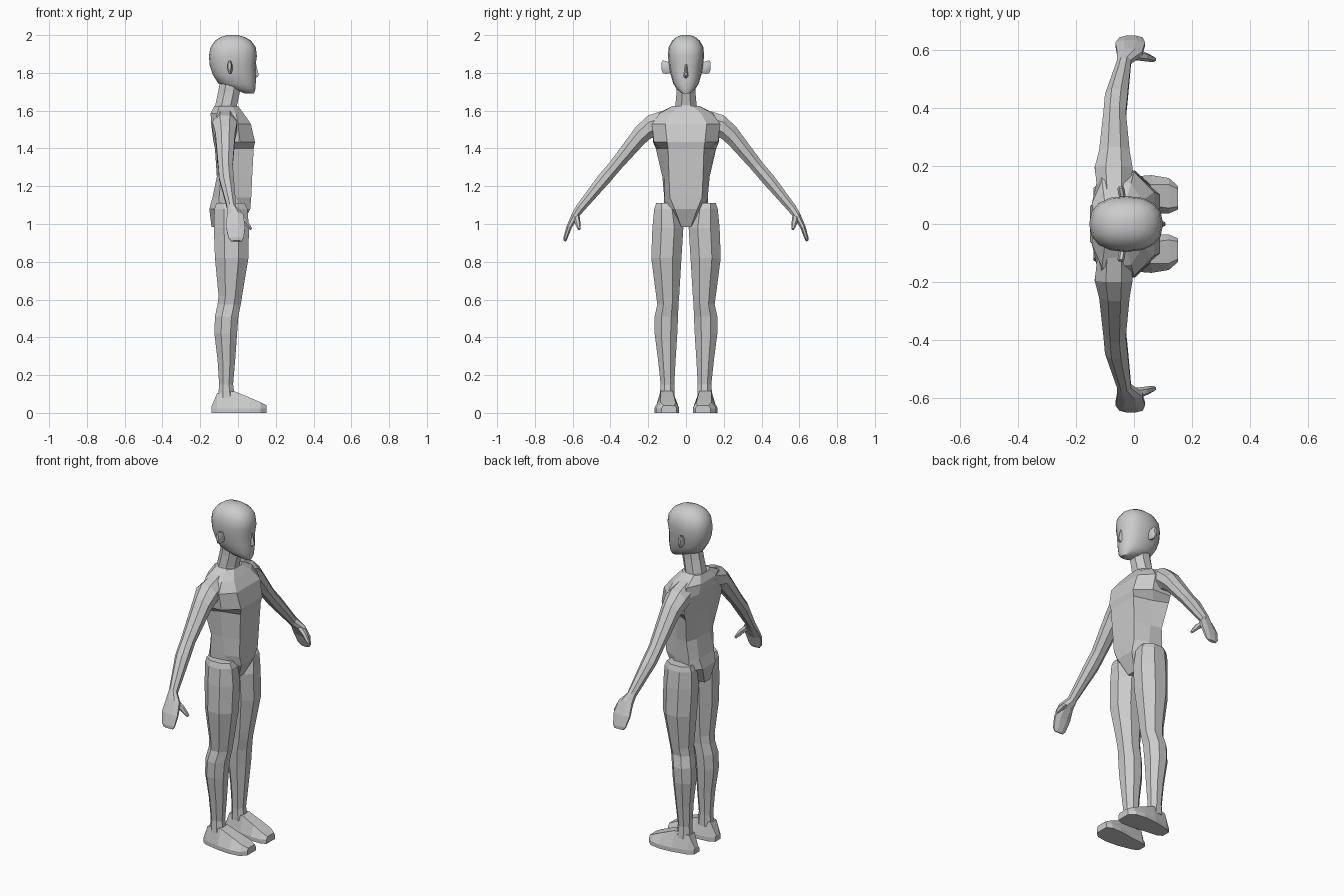
import bpy, bmesh, math
from mathutils import Vector

skin = bpy.data.materials.new("plain grey")
skin.diffuse_color = (0.6, 0.6, 0.6, 1)


def loft(name, rings, mirror=False, smooth=0):
    """Skin a list of point rings, capping both ends."""
    bm = bmesh.new()
    loops = [[bm.verts.new(p) for p in ring] for ring in rings]
    n = len(loops[0])
    for a, b in zip(loops, loops[1:]):
        for i in range(n):
            j = (i + 1) % n
            bm.faces.new((a[i], a[j], b[j], b[i]))
    bm.faces.new(loops[0])
    bm.faces.new(loops[-1])
    bmesh.ops.recalc_face_normals(bm, faces=bm.faces[:])
    me = bpy.data.meshes.new(name)
    bm.to_mesh(me)
    bm.free()
    me.materials.append(skin)
    ob = bpy.data.objects.new(name, me)
    bpy.context.collection.objects.link(ob)
    if mirror:
        mod = ob.modifiers.new("mirror", 'MIRROR')
        mod.use_axis = (False, True, False)
        mod.use_mirror_merge = False
    if smooth:
        bpy.ops.object.select_all(action='DESELECT')
        bpy.context.view_layer.objects.active = ob
        ob.select_set(True)
        bpy.ops.object.shade_smooth_by_angle(angle=math.radians(smooth))
    return ob


def ring(c, u, v, n=8, power=1.0):
    """Ring round c whose flats (or curve) reach the tips of u and v."""
    c, u, v = Vector(c), Vector(u), Vector(v)
    k = 1 / math.cos(math.pi / n) if power == 1 else 1
    pts = []
    for i in range(n):
        a = math.tau * (i + (0.5 if power == 1 else 0)) / n
        cs, sn = math.cos(a), math.sin(a)
        cs = math.copysign(abs(cs) ** power, cs) * k
        sn = math.copysign(abs(sn) ** power, sn) * k
        pts.append(c + u * cs + v * sn)
    return pts


def flat_ring(z, x0, x1, y0, y1, **kw):
    """Horizontal ring filling an x and y range."""
    return ring(((x0 + x1) / 2, (y0 + y1) / 2, z),
                ((x1 - x0) / 2, 0, 0), (0, (y1 - y0) / 2, 0), **kw)


# Torso and pelvis: z, front x, front half width, side x pair, side half width, back x, back half width
torso = [
    (0.985, 0.02, 0.025, -0.01, 0.03, -0.10, 0.03, -0.14, 0.025),
    (1.08, 0.065, 0.06, 0.02, 0.10, -0.10, 0.12, -0.152, 0.06),
    (1.14, 0.07, 0.085, -0.01, 0.115, -0.10, 0.115, -0.135, 0.07),
    (1.25, 0.075, 0.09, -0.02, 0.115, -0.09, 0.125, -0.112, 0.06),
    (1.40, 0.083, 0.095, -0.03, 0.125, -0.11, 0.16, -0.122, 0.06),
    (1.435, 0.09, 0.10, 0.01, 0.17, -0.11, 0.175, -0.13, 0.06),
    (1.53, 0.068, 0.11, 0.00, 0.18, -0.12, 0.18, -0.142, 0.08),
    (1.585, 0.03, 0.08, -0.01, 0.14, -0.11, 0.15, -0.145, 0.07),
    (1.625, 0.00, 0.035, -0.03, 0.07, -0.10, 0.07, -0.125, 0.04),
]
loft("torso", [[(xf, -wf, z), (xf, wf, z), (xa, wa, z), (xb, wb, z),
                (xr, wr, z), (xr, -wr, z), (xb, -wb, z), (xa, -wa, z)]
               for z, xf, wf, xa, wa, xb, wb, xr, wr in torso])

# Neck, leaning forward as it rises
loft("neck", [flat_ring(z, a, b, -w, w) for z, a, b, w in [
    (1.57, -0.135, 0.01, 0.075), (1.63, -0.12, -0.005, 0.056),
    (1.70, -0.105, 0.01, 0.05), (1.78, -0.09, 0.02, 0.05)]])

# Head: stacked rounded rings from chin to crown
head = [
    (1.692, 0.035, 0.085, 0.022), (1.715, -0.03, 0.092, 0.05),
    (1.745, -0.105, 0.094, 0.068), (1.79, -0.133, 0.095, 0.081),
    (1.84, -0.15, 0.093, 0.09), (1.89, -0.154, 0.1, 0.096),
    (1.935, -0.146, 0.094, 0.092), (1.97, -0.122, 0.07, 0.074),
    (1.99, -0.092, 0.035, 0.05), (2.0, -0.055, 0.0, 0.022),
]
loft("head", [flat_ring(z, a, b, -w, w, n=16, power=0.85) for z, a, b, w in head], smooth=50)

# Nose wedge
loft("nose", [[(0.085, -w, z), (x, -w * 0.3, z), (x, w * 0.3, z), (0.085, w, z)]
              for z, x, w in [(1.772, 0.094, 0.014), (1.785, 0.109, 0.016),
                              (1.80, 0.107, 0.013), (1.85, 0.095, 0.008)]])

# Ears
loft("ears", [ring((x, y, z), (r, 0, 0), (0, 0, h)) for x, y, z, r, h in [
    (-0.038, 0.075, 1.825, 0.010, 0.024), (-0.042, 0.105, 1.828, 0.012, 0.034),
    (-0.045, 0.122, 1.832, 0.012, 0.034), (-0.045, 0.129, 1.836, 0.008, 0.022)]],
    mirror=True, smooth=40)

# Arms with mitten hands: upper edge y z, lower edge y z, x range
arm = [
    (0.09, 1.61, 0.13, 1.46, -0.125, -0.01),
    (0.20, 1.575, 0.185, 1.455, -0.135, -0.005),
    (0.265, 1.515, 0.225, 1.42, -0.12, -0.015),
    (0.405, 1.325, 0.345, 1.29, -0.105, -0.028),
    (0.465, 1.255, 0.40, 1.225, -0.10, -0.022),
    (0.575, 1.105, 0.54, 1.07, -0.058, -0.01),
    (0.602, 1.06, 0.57, 1.035, -0.058, 0.028),
    (0.632, 0.99, 0.605, 0.98, -0.064, 0.038),
    (0.648, 0.93, 0.628, 0.922, -0.05, 0.03),
    (0.648, 0.912, 0.636, 0.907, -0.036, 0.02),
]
loft("arms", [ring(((a + b) / 2, (yu + yl) / 2, (zu + zl) / 2),
                   (0, (yu - yl) / 2, (zu - zl) / 2), ((b - a) / 2, 0, 0))
              for yu, zu, yl, zl, a, b in arm], mirror=True)

# Thumbs
loft("thumbs", [ring(c, (r * 0.7, 0, r * 0.7), (0, r, 0), n=6) for c, r in [
    ((0.0, 0.582, 1.045), 0.016), ((0.035, 0.576, 1.015), 0.014),
    ((0.055, 0.57, 0.99), 0.011), ((0.07, 0.566, 0.972), 0.007)]], mirror=True)

# Legs: z, x range, y range
leg = [
    (1.11, -0.115, 0.035, 0.06, 0.158), (1.08, -0.125, 0.05, 0.035, 0.168),
    (0.98, -0.128, 0.058, 0.014, 0.178), (0.82, -0.122, 0.055, 0.024, 0.184),
    (0.62, -0.103, 0.022, 0.036, 0.158), (0.575, -0.108, 0.015, 0.04, 0.152),
    (0.51, -0.122, 0.002, 0.042, 0.166), (0.42, -0.125, -0.005, 0.046, 0.166),
    (0.28, -0.108, -0.015, 0.055, 0.148), (0.15, -0.10, -0.026, 0.062, 0.134),
    (0.08, -0.105, -0.015, 0.06, 0.14),
]
loft("legs", [flat_ring(*r) for r in leg], mirror=True)

# Feet: x, sole y range, upper y range, height
foot = [
    (-0.14, 0.075, 0.125, 0.085, 0.115, 0.035),
    (-0.11, 0.058, 0.143, 0.075, 0.128, 0.105),
    (-0.02, 0.048, 0.162, 0.07, 0.135, 0.115),
    (0.06, 0.036, 0.168, 0.062, 0.135, 0.082),
    (0.12, 0.036, 0.158, 0.055, 0.135, 0.056),
    (0.152, 0.05, 0.13, 0.06, 0.12, 0.04),
]
loft("feet", [[(x, a, 0), (x, b, 0), (x, b, 0.024), (x, d, h), (x, c, h), (x, a, 0.024)]
              for x, a, b, c, d, h in foot], mirror=True)
